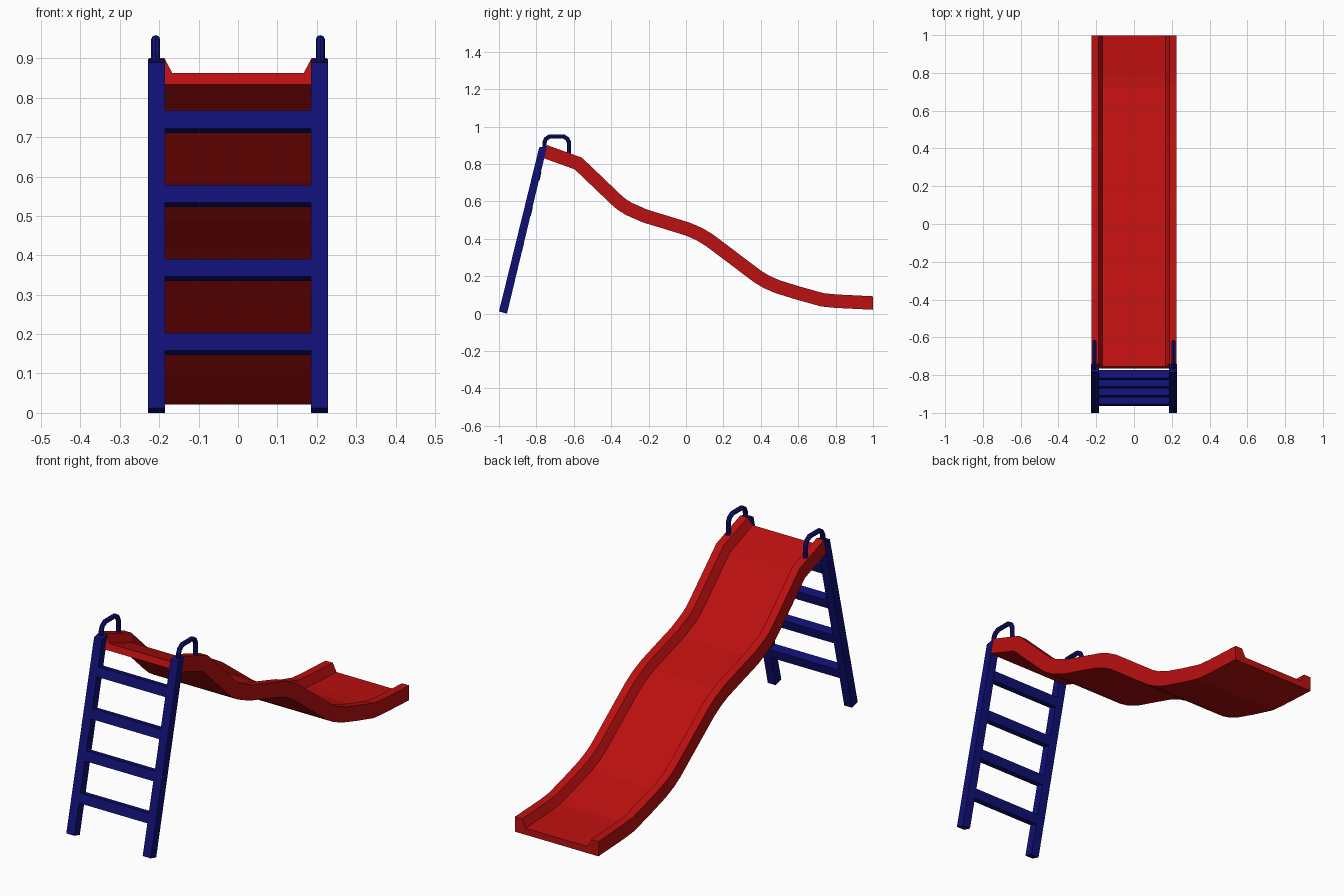
import bpy
from mathutils import Vector

if "Cube" in bpy.data.objects:
    bpy.data.objects.remove(bpy.data.objects["Cube"])


def material(name, color):
    m = bpy.data.materials.new(name)
    m.diffuse_color = (*color, 1)
    m.use_nodes = True
    m.node_tree.nodes["Principled BSDF"].inputs["Base Color"].default_value = m.diffuse_color
    return m


RED = material("slide red", (0.50, 0.005, 0.005))
NAVY = material("navy blue", (0.005, 0.005, 0.18))


def loft(name, rings, mat):
    """Skin closed rings of equal size and cap both ends."""
    n = len(rings[0])
    verts = [v for r in rings for v in r]
    faces = [(i * n + j, i * n + (j + 1) % n, (i + 1) * n + (j + 1) % n, (i + 1) * n + j)
             for i in range(len(rings) - 1) for j in range(n)]
    faces += [tuple(range(n))[::-1], tuple(range(len(verts) - n, len(verts)))]
    me = bpy.data.meshes.new(name)
    me.from_pydata(verts, [], faces)
    me.materials.append(mat)
    ob = bpy.data.objects.new(name, me)
    bpy.context.collection.objects.link(ob)
    bpy.context.view_layer.objects.active = ob
    ob.select_set(True)
    bpy.ops.object.mode_set(mode='EDIT')
    bpy.ops.mesh.select_all(action='SELECT')
    bpy.ops.mesh.normals_make_consistent(inside=False)
    bpy.ops.object.mode_set(mode='OBJECT')
    ob.select_set(False)
    return ob


def extrude_x(name, profile, x0, x1, mat):
    return loft(name, [[(x, y, z) for y, z in profile] for x in (x0, x1)], mat)


# Slide: trough section swept down a wavy centre line
path = [(-0.754, 0.867), (-0.576, 0.803), (-0.375, 0.611), (-0.345, 0.585),
        (-0.305, 0.560), (-0.219, 0.522), (-0.09, 0.483), (0.01, 0.452), (0.07, 0.426),
        (0.125, 0.393), (0.385, 0.197), (0.43, 0.170), (0.49, 0.144),
        (0.60, 0.110), (0.73, 0.074), (0.80, 0.067), (0.999, 0.057)]
half = [(0.226, -0.036), (0.226, 0.036), (0.187, 0.036), (0.167, -0.004)]
section = half + [(-x, h) for x, h in reversed(half)]
pts = [Vector(p) for p in path]
rings = []
for i, p in enumerate(pts):
    a = (p - pts[i - 1]).normalized() if i else (pts[1] - p).normalized()
    b = (pts[i + 1] - p).normalized() if i < len(pts) - 1 else Vector((1, 0))
    if i == len(pts) - 1:
        a = b
    t = (a + b).normalized()
    n = Vector((-t.y, t.x)) / t.dot(a)
    rings.append([(x, p.x + n.x * h, p.y + n.y * h) for x, h in section])
loft("slide_chute", rings, RED)

# Leaning ladder posts
post = [(-1.0, 0.012), (-0.957, 0.0), (-0.742, 0.898), (-0.785, 0.889)]
for side, s in (("left", -1), ("right", 1)):
    extrude_x(side + "_ladder_post", post, s * 0.185, s * 0.228, NAVY)

# Rungs, tilted with the ladder
for k in range(4):
    z = 0.158 + 0.188 * k
    y = -1.0 + 0.2454 * (z - 0.012)
    rung = [(y, z), (y + 0.042, z - 0.011), (y + 0.053, z + 0.034), (y + 0.011, z + 0.045)]
    extrude_x(f"ladder_rung_{k + 1}", rung, -0.19, 0.19, NAVY)

# Arched hand rails at the top
arch = [(-0.757, 0.87), (-0.757, 0.915), (-0.749, 0.935), (-0.728, 0.948),
        (-0.655, 0.948), (-0.634, 0.935), (-0.625, 0.915), (-0.625, 0.84)]
for side, s in (("left", -1), ("right", 1)):
    cu = bpy.data.curves.new(side + "_hand_rail", 'CURVE')
    cu.dimensions = '3D'
    cu.bevel_depth = 0.0115
    cu.bevel_resolution = 2
    cu.use_fill_caps = True
    sp = cu.splines.new('POLY')
    sp.points.add(len(arch) - 1)
    for q, (y, z) in zip(sp.points, arch):
        q.co = (s * 0.209, y, z, 1)
    cu.materials.append(NAVY)
    ob = bpy.data.objects.new(side + "_hand_rail", cu)
    bpy.context.collection.objects.link(ob)
    bpy.context.view_layer.objects.active = ob
    ob.select_set(True)
    bpy.ops.object.convert(target='MESH')
    bpy.ops.object.shade_flat()
    bpy.context.view_layer.objects.active.select_set(False)
